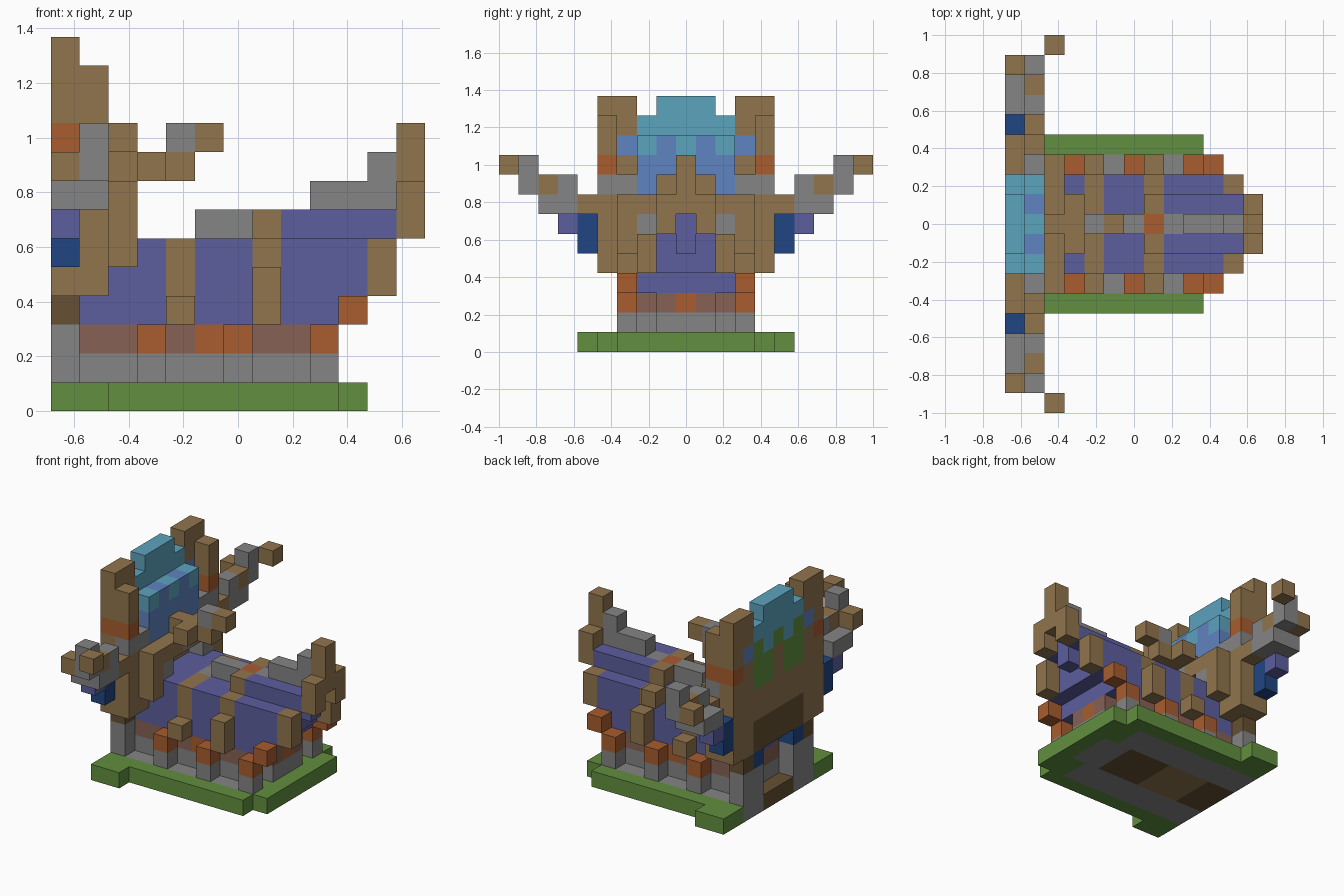
import bpy, bmesh
from mathutils import Vector

cube = bpy.data.objects.get("Cube")
if cube:
    bpy.data.objects.remove(cube, do_unlink=True)

UNIT = 2 / 19          # edge of one block
LENGTH = 13            # blocks along x

COLOURS = {
    "grass green": (97, 143, 63), "stone gray": (133, 133, 133),
    "hull purple": (92, 94, 157), "sky blue": (95, 131, 192),
    "pale cyan": (92, 163, 190), "wood brown": (145, 117, 77),
    "rust orange": (168, 93, 47), "clay red": (134, 97, 85),
    "navy blue": (32, 70, 130), "dark wood": (102, 80, 51),
}
green, gray, purple, sky, cyan, wood, orange, clay, navy, dark = COLOURS


def linear(value):
    value /= 255
    return value / 12.92 if value < 0.04045 else ((value + 0.055) / 1.055) ** 2.4


def make_material(name, rgb):
    mat = bpy.data.materials.new(name.replace(" ", "_"))
    colour = [linear(c) for c in rgb] + [1]
    mat.use_nodes = True
    mat.diffuse_color = colour
    bsdf = mat.node_tree.nodes["Principled BSDF"]
    bsdf.inputs["Base Color"].default_value = colour
    bsdf.inputs["Roughness"].default_value = 0.9
    return mat


materials = {name: make_material(name, rgb) for name, rgb in COLOURS.items()}
blocks = {}            # grid cell -> (part, colour); later fills replace earlier


def span(value):
    """A single index or an inclusive (first, last) pair."""
    first, last = value if isinstance(value, tuple) else (value, value)
    return range(first, last + 1)


def fill(part, colour, x, side, z):
    """Fill a box of blocks, mirrored across the centre line."""
    for i in span(x):
        for j in span(side):
            for k in span(z):
                for sign in (1, -1):
                    blocks[i, sign * j, k] = (part, colour)


# Ground slab with a stone and timber underside
part = "ground_slab"
fill(part, green, (0, 1), (0, 5), 0)
fill(part, green, (2, 9), (0, 4), 0)
fill(part, green, 10, (0, 3), 0)
fill(part, gray, (0, 8), (0, 3), 0)
fill(part, gray, 9, (0, 1), 0)
fill(part, dark, (0, 7), (0, 1), 0)
fill(part, wood, (2, 4), (0, 1), 0)

# Stone footing and clay course
part = "footing"
fill(part, gray, (1, 8), (0, 2), 1)
fill(part, gray, 9, (0, 1), 1)
fill(part, clay, (1, 8), (0, 2), 2)
fill(part, clay, 9, (0, 1), 2)
fill(part, orange, 5, 2, 2)
fill(part, orange, 9, 0, 2)

# Side posts
part = "side_posts"
for x in (3, 6, 9):
    fill(part, gray, x, 3, 1)
    fill(part, orange, x, 3, 2)
fill(part, orange, 10, 3, 3)
fill(part, wood, 4, 3, 3)
fill(part, wood, 7, 3, (3, 4))

# Hull body
part = "hull"
fill(part, purple, (1, 9), (0, 2), 3)
fill(part, purple, (1, 10), (0, 2), 4)
fill(part, purple, (2, 10), (0, 2), 5)
fill(part, purple, 11, 0, 5)
fill(part, purple, (8, 11), (0, 1), 6)

# Wooden ribs
part = "ribs"
fill(part, wood, 4, (1, 2), (4, 5))
fill(part, wood, 7, 2, (3, 5))
fill(part, wood, 7, (0, 1), 6)
fill(part, wood, 11, 2, (4, 5))

# Ridge beam
part = "ridge"
fill(part, gray, 4, 0, 5)
fill(part, gray, (5, 6), 0, 6)
fill(part, orange, 7, 0, 6)
fill(part, gray, 8, 0, 6)
fill(part, gray, (9, 11), 0, 7)
fill(part, gray, 11, 0, 8)

# Prow
part = "prow"
fill(part, wood, 12, 1, (6, 7))
fill(part, wood, 12, 0, (7, 9))

# Tower legs and crossbeam
part = "tower_legs"
fill(part, gray, 0, (2, 3), (0, 2))
fill(part, dark, 0, (2, 3), 3)
fill(part, navy, 0, 2, 3)

part = "crossbeam"
fill(part, wood, 0, (0, 4), (4, 8))
fill(part, dark, 0, (0, 2), (4, 5))
fill(part, wood, 1, (0, 4), (5, 7))
fill(part, wood, 1, (3, 4), 4)
fill(part, wood, 2, 3, (5, 7))
fill(part, wood, 2, (0, 2), 7)
fill(part, gray, 2, 2, 6)
fill(part, gray, 2, 0, 7)

# Tower columns
part = "tower_columns"
fill(part, wood, 0, (3, 4), (8, 12))
fill(part, wood, 1, 4, (8, 11))
fill(part, orange, (0, 1), 4, 9)
fill(part, gray, 1, (3, 4), 8)
fill(part, sky, 0, 3, 10)

# Tower panel, green on the rear face
part = "tower_panel"
fill(part, green, 0, (0, 2), (8, 10))
fill(part, wood, 0, 0, (8, 9))
fill(part, cyan, 0, 1, 10)
fill(part, cyan, 0, (0, 2), 11)
fill(part, cyan, 0, (0, 1), 12)
fill(part, sky, 1, (0, 2), (8, 10))
fill(part, cyan, 1, 2, 10)
fill(part, cyan, 1, 0, 10)

# Bracket reaching forward from the tower
part = "bracket"
fill(part, wood, 2, 0, 8)
fill(part, wood, 3, (0, 1), 8)
fill(part, wood, 4, 0, 8)
fill(part, gray, 4, 0, 9)
fill(part, wood, 5, 0, 9)

# Stepped arms
part = "arms"
fill(part, navy, 0, 5, (5, 6))
fill(part, wood, 1, 5, 7)
fill(part, purple, 0, 6, 6)
fill(part, gray, (0, 1), (6, 7), 7)
fill(part, gray, 1, 6, 8)
fill(part, wood, 1, 7, 8)
fill(part, wood, 0, 8, 8)
fill(part, gray, 1, 8, (8, 9))
fill(part, wood, 2, 9, 9)


def build_part(name):
    """Make one mesh from the exposed block faces of a part."""
    used = sorted({c for p, c in blocks.values() if p == name})
    bm = bmesh.new()
    axes = [Vector(row) for row in ((1, 0, 0), (0, 1, 0), (0, 0, 1))]
    for cell, (owner, colour) in blocks.items():
        if owner != name:
            continue
        centre = Vector((cell[0] + 0.5 - LENGTH / 2, cell[1], cell[2] + 0.5))
        for a in range(3):
            for sign in (1, -1):
                normal = axes[a] * sign
                if tuple(int(c + n) for c, n in zip(cell, normal)) in blocks:
                    continue
                u = axes[(a + 1) % 3] * sign
                v = axes[(a + 2) % 3]
                corners = (-u - v, u - v, u + v, v - u)
                face = bm.faces.new([bm.verts.new((centre + (normal + c) / 2) * UNIT)
                                     for c in corners])
                face.material_index = used.index(colour)
    bmesh.ops.remove_doubles(bm, verts=bm.verts, dist=UNIT / 100)
    mesh = bpy.data.meshes.new(name)
    bm.to_mesh(mesh)
    bm.free()
    for colour in used:
        mesh.materials.append(materials[colour])
    bpy.context.collection.objects.link(bpy.data.objects.new(name, mesh))


for name in dict.fromkeys(p for p, c in blocks.values()):
    build_part(name)
